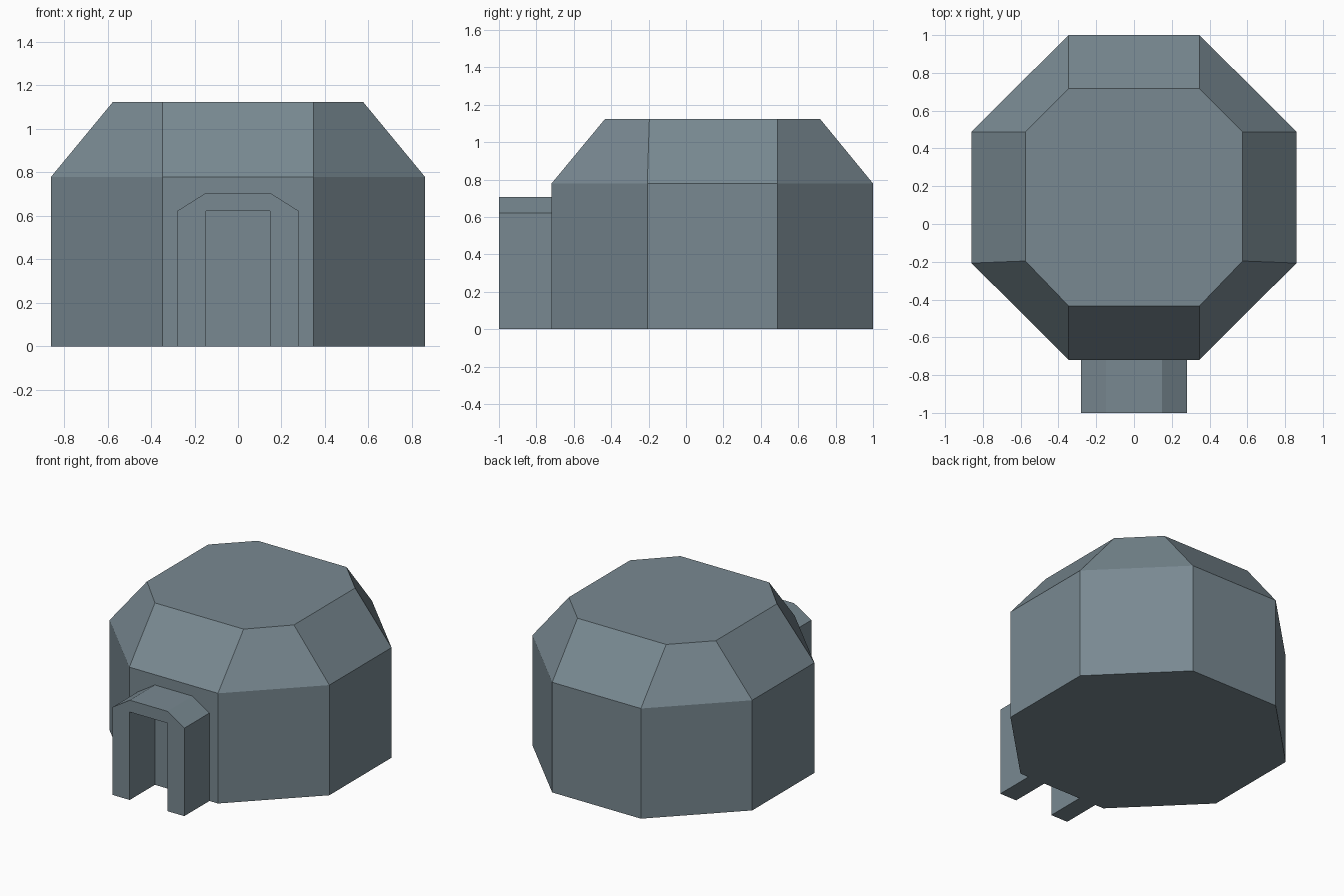
import bpy

if "Cube" in bpy.data.objects:
    bpy.data.objects.remove(bpy.data.objects["Cube"])

# Slate blue-grey colour
slate = bpy.data.materials.new("slate")
slate.diffuse_color = (0.19, 0.25, 0.285, 1)
slate.use_nodes = True
slate.node_tree.nodes["Principled BSDF"].inputs["Base Color"].default_value = slate.diffuse_color


def make_object(name, verts, faces):
    mesh = bpy.data.meshes.new(name)
    mesh.from_pydata(verts, [], faces)
    mesh.update()
    mesh.materials.append(slate)
    obj = bpy.data.objects.new(name, mesh)
    bpy.context.collection.objects.link(obj)
    return obj


def mirrored(half):
    """Complete a right-hand outline with its mirror image across x = 0."""
    return half + [(-x, y) for x, y in reversed(half)]


def loft(name, rings):
    """Join equal-length rings with side quads and cap both ends."""
    n = len(rings[0])
    faces = [(r * n + i, r * n + (i + 1) % n,
              (r + 1) * n + (i + 1) % n, (r + 1) * n + i)
             for r in range(len(rings) - 1) for i in range(n)]
    faces.append(tuple(reversed(range(n))))
    last = (len(rings) - 1) * n
    faces.append(tuple(range(last, last + n)))
    return make_object(name, [v for ring in rings for v in ring], faces)


# Octagonal hut: upright walls and sloping roof with a flat top
wall = mirrored([(0.347, -0.719), (0.86, -0.207), (0.86, 0.488), (0.347, 1.0)])
roof = mirrored([(0.347, -0.433), (0.575, -0.196), (0.575, 0.488), (0.347, 0.717)])
loft("hut_body", [[(x, y, 0) for x, y in wall],
                  [(x, y, 0.779) for x, y in wall],
                  [(x, y, 1.124) for x, y in roof]])

# Entrance porch: chamfered arch around a square opening, backed by the hut wall
arch = mirrored([(0.147, 0), (0.28, 0), (0.28, 0.622), (0.147, 0.706)])
# inner opening corners close the outline
arch += [(-0.147, 0.622), (0.147, 0.622)]
n = len(arch)
verts = [(x, y, z) for y in (-1.0, -0.719) for x, z in arch]
faces = [(i, n + i, n + (i + 1) % n, (i + 1) % n) for i in range(n)]
# front face: right jamb, lintel, left jamb
faces += [(0, 1, 2, 9), (9, 2, 3, 4, 5, 8), (8, 5, 6, 7)]
make_object("entrance_porch", verts, faces)
